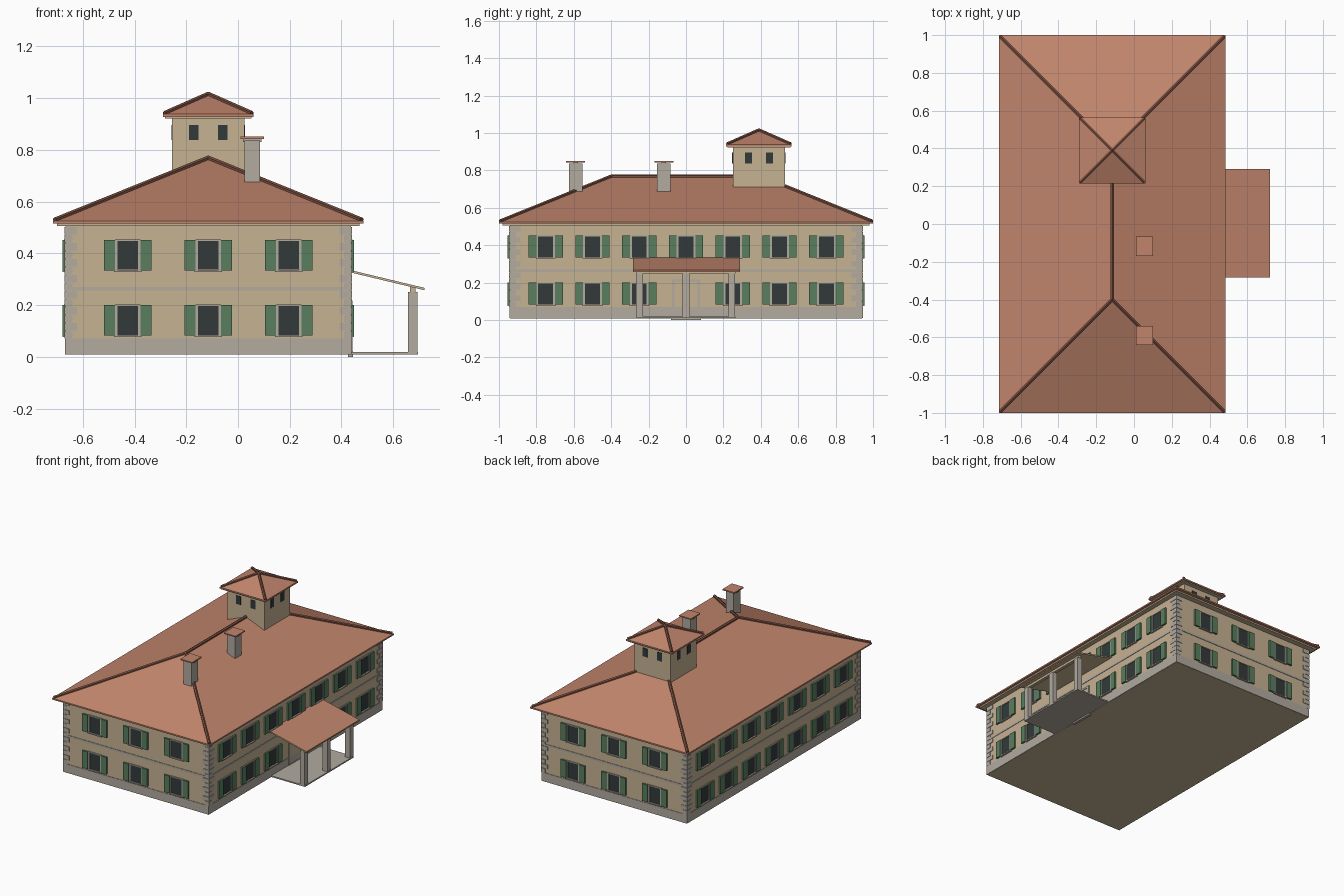
import bpy, bmesh, math
from mathutils import Matrix, Vector

if "Cube" in bpy.data.objects:
    bpy.data.objects.remove(bpy.data.objects["Cube"], do_unlink=True)


def material(name, rgb):
    lin = [((c / 255 + 0.055) / 1.055) ** 2.4 for c in rgb] + [1.0]
    m = bpy.data.materials.new(name)
    m.use_nodes = True
    m.diffuse_color = lin
    bsdf = next(n for n in m.node_tree.nodes if n.type == "BSDF_PRINCIPLED")
    bsdf.inputs["Base Color"].default_value = lin
    return m


PLASTER = material("tan plaster", (198, 178, 146))
STONE = material("grey stone", (178, 171, 160))
TILE = material("terracotta tile", (193, 133, 108))
RIDGE = material("dark ridge tile", (122, 80, 64))
GREEN = material("green shutter paint", (88, 126, 94))
GLASS = material("dark glass", (50, 58, 58))

CX, HX, HY = -0.115, 0.551, 0.942      # house centre and half sizes
TY, TH = 0.39, 0.14                    # tower centre and half size
I = Matrix.Identity(4)


def box(bm, x, y, z, m=I):
    """Box from three (min, max) ranges, moved by matrix m."""
    mid = [(a + b) / 2 for a, b in (x, y, z)]
    size = [b - a for a, b in (x, y, z)]
    bmesh.ops.create_cube(bm, size=1, matrix=m @ Matrix.Translation(mid) @ Matrix.Diagonal((*size, 1)))


def tube(bm, a, b, r):
    a, b = Vector(a), Vector(b)
    rot = (b - a).to_track_quat("Z", "Y").to_matrix().to_4x4()
    bmesh.ops.create_cone(bm, cap_ends=True, segments=6, radius1=r, radius2=r,
                          depth=(b - a).length, matrix=Matrix.Translation((a + b) / 2) @ rot)


def finish(name, bm, *mats):
    bmesh.ops.recalc_face_normals(bm, faces=bm.faces)
    me = bpy.data.meshes.new(name)
    bm.to_mesh(me)
    bm.free()
    for m in mats:
        me.materials.append(m)
    ob = bpy.data.objects.new(name, me)
    bpy.context.collection.objects.link(ob)
    return ob


def block(name, mat, x, y, z):
    bm = bmesh.new()
    box(bm, x, y, z)
    return finish(name, bm, mat)


def around(c, h):
    return (c - h, c + h)


def hip_roof(name, cx, cy, hx, hy, z0, z1, r):
    """Hipped roof with a thin eave edge and tubes on hips and ridge."""
    bm = bmesh.new()
    corners = [(cx + sx * hx, cy + sy * hy) for sx, sy in ((-1, -1), (1, -1), (1, 1), (-1, 1))]
    low = [bm.verts.new((x, y, z0 - 0.01)) for x, y in corners]
    eave = [bm.verts.new((x, y, z0)) for x, y in corners]
    ends = [Vector((cx, cy - hy + hx, z1)), Vector((cx, cy + hy - hx, z1))]
    s, n = [bm.verts.new(p) for p in ends]
    bm.faces.new(low)
    for i in range(4):
        j = (i + 1) % 4
        bm.faces.new((low[i], low[j], eave[j], eave[i]))
    if hy > hx:
        bm.faces.new((eave[1], eave[2], n, s))
        bm.faces.new((eave[3], eave[0], s, n))
    else:
        bm.faces.new((eave[1], eave[2], n))
        bm.faces.new((eave[3], eave[0], n))
    bm.faces.new((eave[0], eave[1], s))
    bm.faces.new((eave[2], eave[3], n))
    bmesh.ops.remove_doubles(bm, verts=bm.verts, dist=0.0001)
    finish(name, bm, TILE)
    bm = bmesh.new()
    for i, (x, y) in enumerate(corners):
        top = ends[0] if i < 2 else ends[1]
        foot = Vector((x, y, z0))
        tube(bm, foot + (top - foot).normalized() * r, top, r)
    if hy > hx:
        tube(bm, *ends, r)
    finish(name + "_ridge_tiles", bm, RIDGE)


# House body, plinth, belt course and soffit
block("house_walls", PLASTER, around(CX, HX), around(0, HY), (0.009, 0.51))
block("plinth", STONE, around(CX, HX + 0.003), around(0, HY + 0.003), (0.01, 0.07))
block("belt_course", STONE, around(CX, HX + 0.003), around(0, HY + 0.003), (0.256, 0.27))
block("eave_soffit", PLASTER, around(CX, 0.585), around(0, 0.98), (0.505, 0.516))
hip_roof("main_roof", CX, 0, 0.6, 1.0, 0.525, 0.767, 0.011)

# Corner quoins, alternating long and short
bm = bmesh.new()
rows, z0, step = 14, 0.07, 0.031
for k in range(rows):
    lx, ly = (0.048, 0.06) if k % 2 else (0.03, 0.038)
    for sx in (-1, 1):
        for sy in (-1, 1):
            x, y = CX + sx * (HX + 0.004), sy * (HY + 0.004)
            box(bm, sorted((x, x - sx * lx)), sorted((y, y - sy * ly)),
                (z0 + k * step, z0 + (k + 1) * step - 0.002))
finish("quoins", bm, STONE)

# Windows: the four walls share one layout, turned in quarter steps
frames, panes, shutters = bmesh.new(), bmesh.new(), bmesh.new()


def window(m, u, z):
    """Window centred at u along a wall; -y is outward."""
    box(panes, around(u, 0.041), (-0.003, 0.01), around(z, 0.056), m)
    for s in (-1, 1):
        box(frames, around(u + s * 0.045, 0.005), (-0.007, 0.01), around(z, 0.06), m)
        box(shutters, around(u + s * 0.071, 0.021), (-0.012, 0.001), around(z, 0.059), m)
    box(frames, around(u, 0.05), (-0.007, 0.01), (z + 0.055, z + 0.061), m)
    box(frames, around(u, 0.053), (-0.012, 0.01), (z - 0.065, z - 0.057), m)


for q in range(4):
    dist, count, gap = ((HY, 3, 0.311), (HX, 7, 0.25))[q % 2]
    wall = Matrix.Translation((CX, 0, 0)) @ Matrix.Rotation(q * math.pi / 2, 4, "Z") @ Matrix.Translation((0, -dist, 0))
    for i in range(count):
        u = (i - count // 2) * gap
        window(wall, u, 0.393)
        if not (q == 1 and i == count // 2):
            window(wall, u, 0.141)
finish("window_frames", frames, STONE)
finish("window_panes", panes, GLASS)
finish("shutters", shutters, GREEN)

# Tower with paired windows on each side
block("tower_walls", PLASTER, around(CX, TH), around(TY, TH), (0.7, 0.93))
block("tower_soffit", PLASTER, around(CX, 0.168), around(TY, 0.168), (0.922, 0.93))
hip_roof("tower_roof", CX, TY, 0.175, 0.175, 0.938, 1.015, 0.01)
bm = bmesh.new()
for q in range(4):
    wall = Matrix.Translation((CX, TY, 0)) @ Matrix.Rotation(q * math.pi / 2, 4, "Z") @ Matrix.Translation((0, -TH, 0))
    for s in (-1, 1):
        box(bm, around(s * 0.056, 0.018), (-0.003, 0.005), around(0.867, 0.029), wall)
finish("tower_windows", bm, GLASS)

# Chimneys with tiled caps
for name, y in (("front", -0.59), ("middle", -0.118)):
    block(name + "_chimney", STONE, around(0.055, 0.03), around(y, 0.036), (0.675, 0.836))
    block(name + "_chimney_neck", STONE, around(0.055, 0.036), around(y, 0.012), (0.83, 0.845))
    block(name + "_chimney_cap", TILE, around(0.055, 0.045), around(y, 0.051), (0.843, 0.851))

# Porch: floor, columns, beam and sloping canopy
WX = CX + HX
block("porch_floor", STONE, (WX, 0.695), around(0, 0.265), (0.01, 0.019))
block("door_step", STONE, (WX - 0.01, WX + 0.008), around(0, 0.08), (0, 0.022))
bm = bmesh.new()
for y in (-0.248, 0, 0.245):
    box(bm, around(0.675, 0.018), around(y, 0.018), (0.019, 0.25))
finish("porch_columns", bm, STONE)
block("porch_beam", PLASTER, around(0.675, 0.011), around(0, 0.265), (0.25, 0.272))
bm = bmesh.new()
box(bm, (WX - 0.005, 0.72), around(0.003, 0.287), (0, 0.009))
for v in bm.verts:
    v.co.z += 0.326 - (v.co.x - WX) * 0.24
canopy = finish("porch_canopy", bm, PLASTER, TILE)
for p in canopy.data.polygons:
    p.material_index = int(p.normal.z > 0.5 or p.normal.x > 0.5)

# Door with stone surround
block("door", PLASTER, (WX - 0.005, WX + 0.003), around(0, 0.062), (0.019, 0.205))
bm = bmesh.new()
for s in (-1, 1):
    box(bm, (WX - 0.005, WX + 0.007), around(s * 0.069, 0.007), (0.019, 0.218))
box(bm, (WX - 0.005, WX + 0.007), around(0, 0.076), (0.205, 0.218))
finish("door_surround", bm, STONE)
